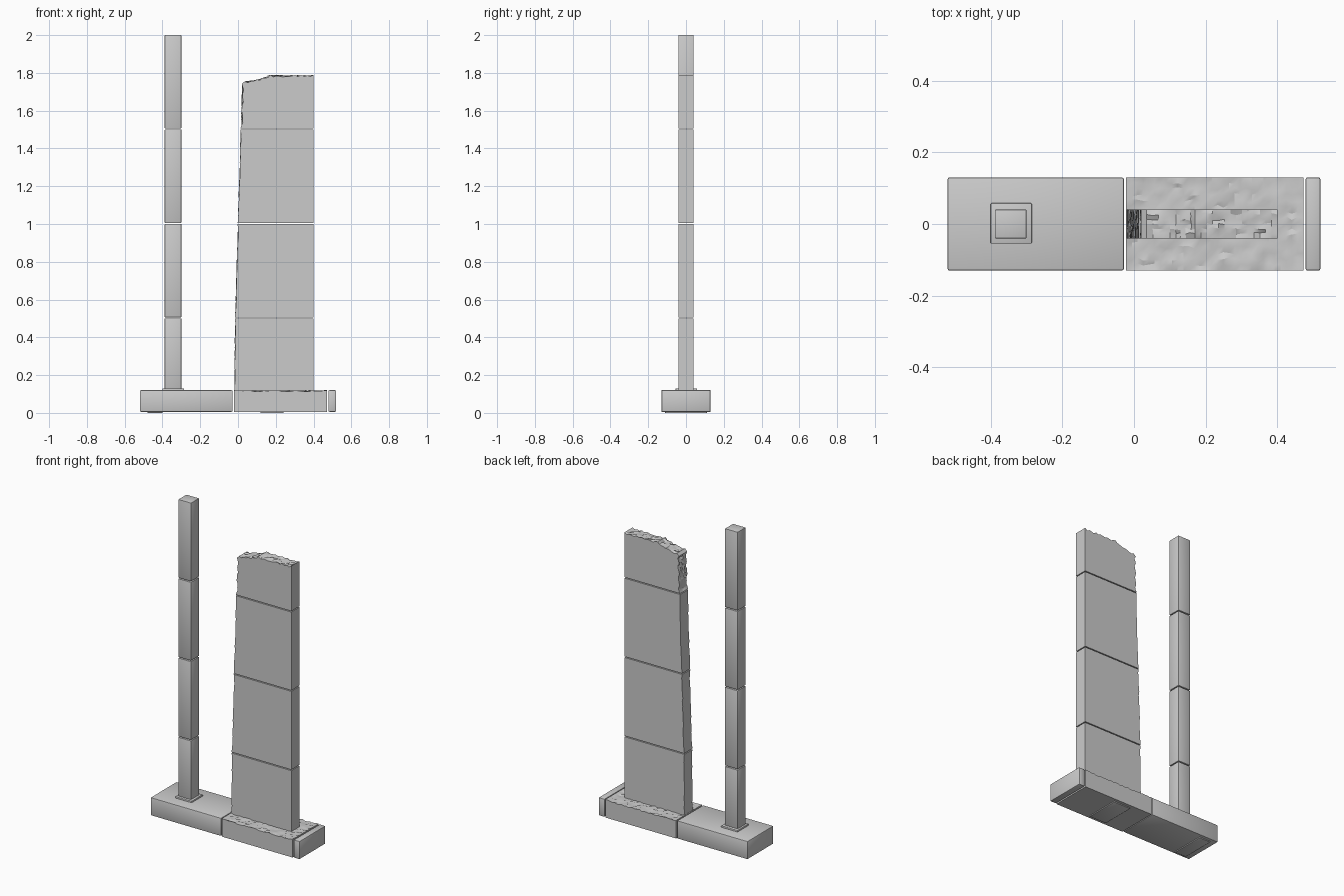
import bpy, bmesh, math, random
from mathutils import Vector

if "Cube" in bpy.data.objects:
    bpy.data.objects.remove(bpy.data.objects["Cube"])

random.seed(4)
GAP = 0.003  # half the width of a masonry joint


def finish(name, bm, bevel=0.0):
    bmesh.ops.recalc_face_normals(bm, faces=bm.faces)
    if bevel:
        bmesh.ops.bevel(bm, geom=bm.edges[:], offset=bevel, segments=2,
                        profile=0.5, affect='EDGES')
    me = bpy.data.meshes.new(name)
    bm.to_mesh(me)
    bm.free()
    ob = bpy.data.objects.new(name, me)
    bpy.context.collection.objects.link(ob)
    bpy.context.view_layer.objects.active = ob
    for o in bpy.context.selected_objects:
        o.select_set(False)
    ob.select_set(True)
    bpy.ops.object.shade_smooth_by_angle(angle=math.radians(25))
    return ob


def box(name, x, y, z, bevel=0.003):
    bm = bmesh.new()
    bmesh.ops.create_cube(bm, size=1)
    for v in bm.verts:
        v.co = Vector(((x[0] + x[1]) / 2 + v.co.x * (x[1] - x[0]),
                       (y[0] + y[1]) / 2 + v.co.y * (y[1] - y[0]),
                       (z[0] + z[1]) / 2 + v.co.z * (z[1] - z[0])))
    return finish(name, bm, bevel)


def rough_block(name, outline, rough, y, rows, amp, step=0.016):
    """Extrude an xz outline (clockwise) along y; edges listed in rough get chipped."""
    pts = []
    for i, p in enumerate(outline):
        p, q = Vector(p), Vector(outline[(i + 1) % len(outline)])
        d = q - p
        inward = Vector((d.y, -d.x)).normalized()
        n = max(1, round(d.length / step)) if i in rough else 1
        for k in range(n):
            pts.append((p + d * k / n, inward if n > 1 and k else None))
    bm = bmesh.new()
    rings = []
    for r in range(rows + 1):
        yy = y[0] + (y[1] - y[0]) * r / rows
        ring = []
        for p, inward in pts:
            q, dy = p.copy(), 0
            if inward:
                q += inward * random.uniform(0, amp)
                if 0 < r < rows:
                    dy = random.uniform(-0.3, 0.3) * (y[1] - y[0]) / rows
            ring.append(bm.verts.new((q.x, yy + dy, q.y)))
        rings.append(ring)
    n = len(pts)
    for a, b in zip(rings, rings[1:]):
        for i in range(n):
            j = (i + 1) % n
            bm.faces.new((a[i], a[j], b[j], b[i]))
    bm.faces.new(rings[0])
    bm.faces.new(rings[-1])
    return finish(name, bm)


# plinth: smooth left stone, rough-topped right stone, end cap
BY = (-0.13, 0.13)
box("plinth_left", (-0.52, -0.025 - GAP), BY, (0.006, 0.12), 0.006)
rough_block("plinth_right",
            [(-0.025 + GAP, 0.006), (-0.025 + GAP, 0.12),
             (0.475 - GAP, 0.12), (0.475 - GAP, 0.006)],
            {1}, BY, 16, 0.008)
box("plinth_end", (0.475 + GAP, 0.52), BY, (0.006, 0.12), 0.006)

# thin bedding pads under the plinth
for x0, x1 in ((-0.48, -0.40), (0.12, 0.24)):
    box("bedding_pad", (x0, x1), (-0.11, 0.11), (0, 0.01), 0.001)

# square collar and slender post in four stones
box("post_collar", (-0.40, -0.285), (-0.055, 0.058), (0.115, 0.13), 0.003)
levels = [0.12, 0.503, 1.003, 1.503, 2.0]
for i, (a, b) in enumerate(zip(levels, levels[1:])):
    box("post_stone", (-0.388, -0.30), (-0.04, 0.04),
        (a + (GAP if i else -0.005), b - (GAP if i < 3 else 0)), 0.002)

# broad slab: leaning chipped left edge, straight right edge, broken top
SY = (-0.04, 0.04)


def left_x(z):
    return -0.02 + max(0, z - 0.4) * 0.030


for i, (a, b) in enumerate(zip(levels[:3], levels[1:4])):
    a = a + GAP if i else a - 0.005
    b -= GAP
    rough_block("slab_stone",
                [(left_x(a), a), (left_x(b), b), (0.40, b), (0.40, a)],
                {0}, SY, 5, 0.006, 0.025)

z0 = levels[3] + GAP
rough_block("slab_top_stone",
            [(left_x(z0), z0), (0.02, 1.74), (0.035, 1.755), (0.10, 1.765),
             (0.17, 1.79), (0.40, 1.79), (0.40, z0)],
            {0, 2, 3, 4}, SY, 6, 0.012)
